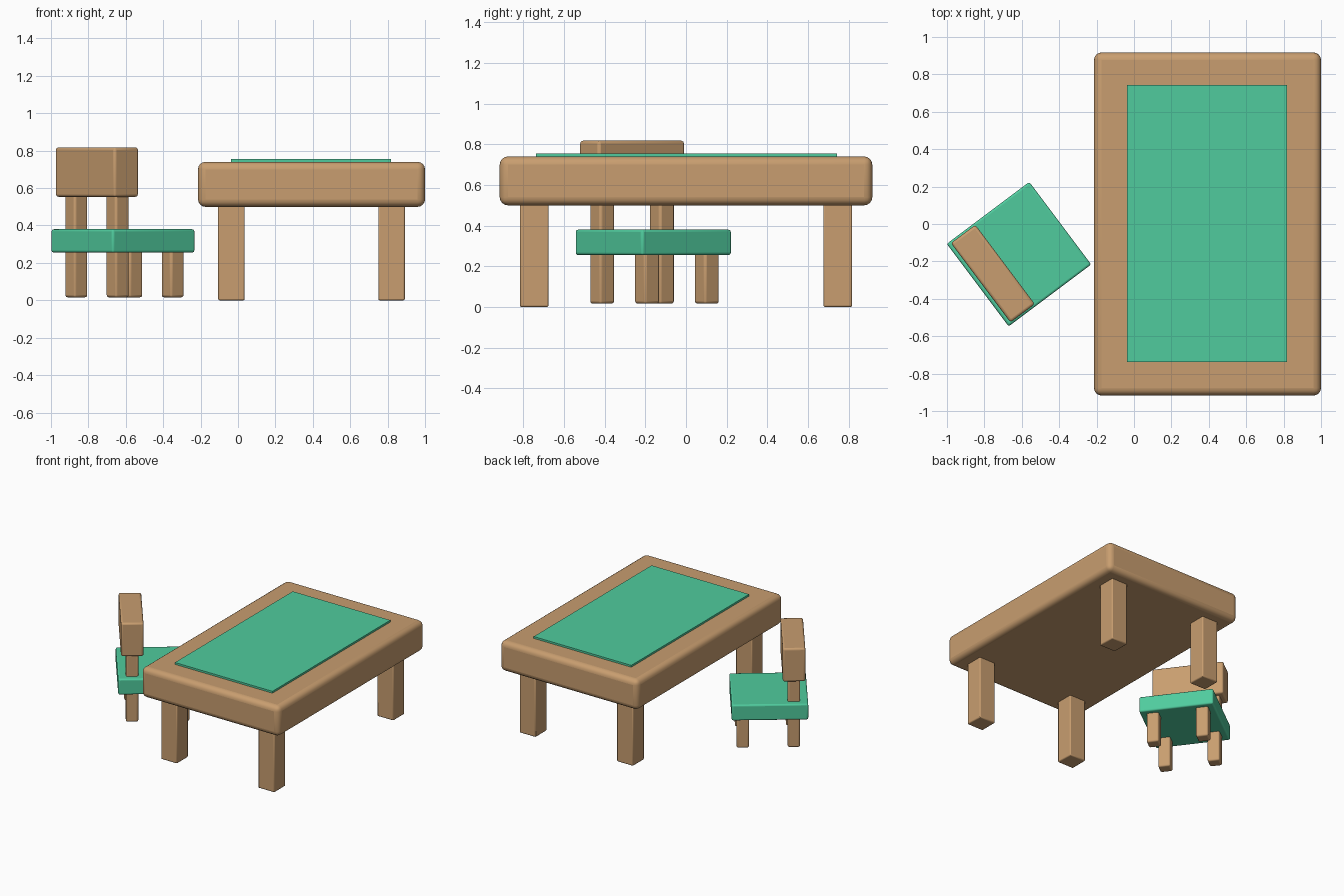
import bpy
from math import radians
from mathutils import Matrix, Vector

if "Cube" in bpy.data.objects:
    bpy.data.objects.remove(bpy.data.objects["Cube"])


def material(name, color):
    m = bpy.data.materials.new(name)
    m.diffuse_color = (*color, 1)
    m.use_nodes = True
    m.node_tree.nodes["Principled BSDF"].inputs["Base Color"].default_value = m.diffuse_color
    return m


WOOD = material("wood", (0.58, 0.34, 0.16))
GREEN = material("green", (0.08, 0.60, 0.34))


def box(name, center, size, z0, z1, mat, bevel=0.0, segments=3, frame=Matrix()):
    """Bevelled box from a plan centre, plan size and height range."""
    bpy.ops.mesh.primitive_cube_add(size=1)
    ob = bpy.context.object
    ob.name = name
    ob.data.transform(Matrix.Diagonal((size[0], size[1], z1 - z0, 1)))
    ob.matrix_world = frame @ Matrix.Translation(Vector((*center, (z0 + z1) / 2)))
    ob.data.materials.append(mat)
    if bevel:
        mod = ob.modifiers.new("rounded_edges", "BEVEL")
        mod.width = bevel
        mod.segments = segments
        bpy.ops.object.shade_smooth_by_angle(angle=radians(35))
    return ob


# Table: thick rounded top, inset green mat, four legs
TX, TY = 0.393, 0.0
box("table_top", (TX, TY), (1.214, 1.834), 0.50, 0.74, WOOD, 0.04, 4)
box("table_mat", (TX - 0.003, TY + 0.003), (0.857, 1.48), 0.735, 0.755, GREEN)
for sx, xn in ((-1, "left"), (1, "right")):
    for sy, yn in ((-1, "front"), (1, "back")):
        box(f"table_leg_{yn}_{xn}", (TX + sx * 0.428, TY + sy * 0.747),
            (0.142, 0.142), 0.0, 0.51, WOOD, 0.008, 2)

# Chair: turned in plan, its local +x faces the table
chair = Matrix.Translation((-0.607, -0.155, 0)) @ Matrix.Rotation(radians(36.87), 4, "Z")
box("seat", (-0.01, 0), (0.552, 0.552), 0.255, 0.38, GREEN, 0.012, 3, chair)
box("backrest", (-0.184, 0), (0.163, 0.53), 0.553, 0.818, WOOD, 0.014, 3, chair)
for sy, yn in ((-1, "right"), (1, "left")):
    box(f"chair_front_leg_{yn}", (0.184, sy * 0.184), (0.09, 0.09),
        0.016, 0.27, WOOD, 0.012, 3, chair)
    # Back legs rise through the seat to carry the backrest
    box(f"chair_back_post_{yn}", (-0.184, sy * 0.184), (0.09, 0.09),
        0.016, 0.575, WOOD, 0.012, 3, chair)
